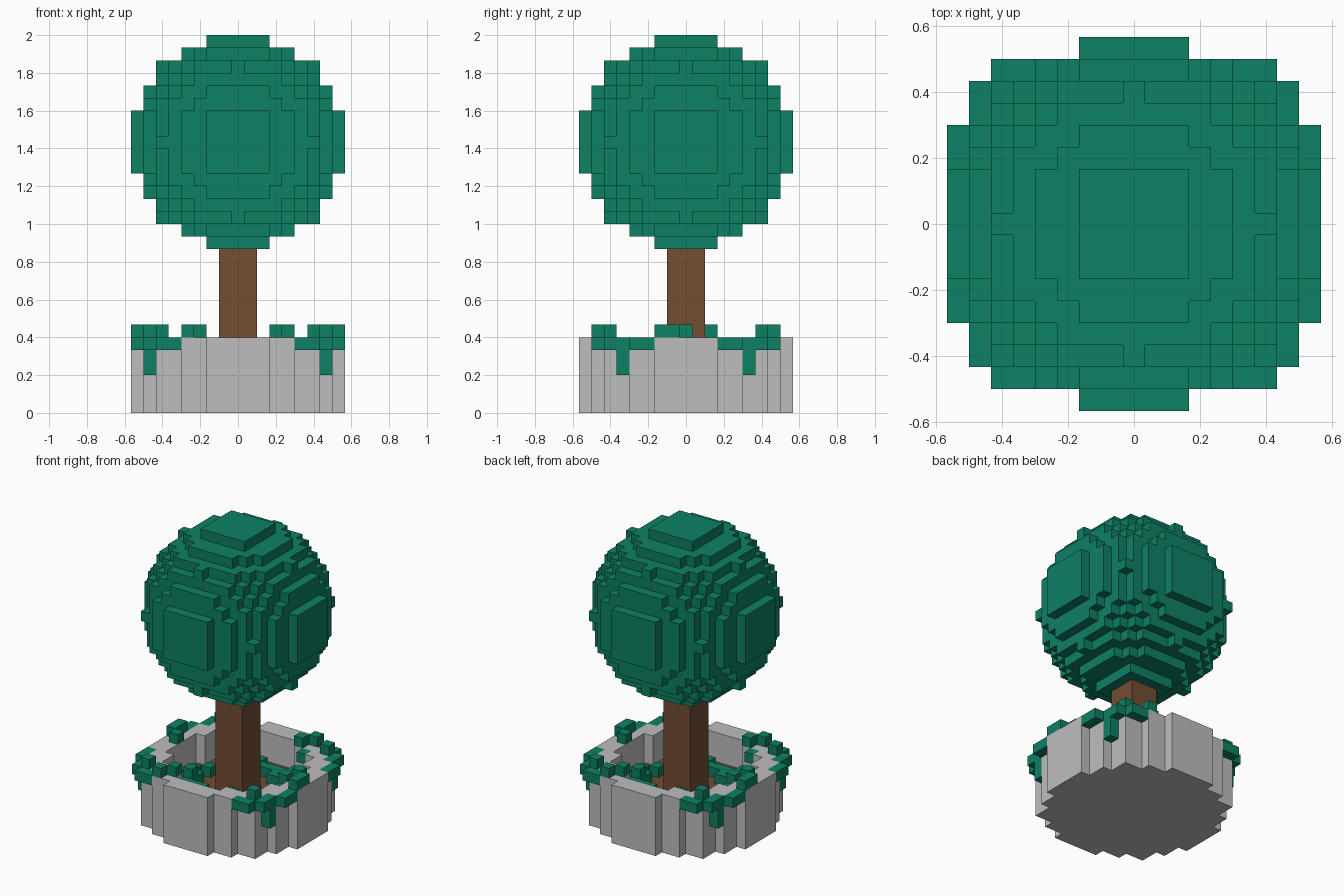
import bpy, bmesh, math
from mathutils import Vector

V = 1 / 15  # block size

if "Cube" in bpy.data.objects:
    bpy.data.objects.remove(bpy.data.objects["Cube"], do_unlink=True)


def material(name, rgb):
    m = bpy.data.materials.new(name)
    m.use_nodes = True
    m.diffuse_color = (*rgb, 1)
    m.node_tree.nodes["Principled BSDF"].inputs["Base Color"].default_value = (*rgb, 1)
    return m


leaf = material("leaf green", (0.004, 0.216, 0.127))
stone = material("stone grey", (0.515, 0.515, 0.515))
bark = material("bark brown", (0.171, 0.074, 0.033))


def blocks(name, cells, mat):
    """Outer skin of a set of unit blocks; x and y index block centres, z block floors."""
    cells = set(cells)
    bm = bmesh.new()
    verts = {}

    def vert(p):
        key = tuple(round(2 * c) for c in p)
        if key not in verts:
            verts[key] = bm.verts.new(p * V)
        return verts[key]

    for c in cells:
        centre = Vector((c[0], c[1], c[2] + 0.5))
        for axis in range(3):
            for sign in (-1, 1):
                near = list(c)
                near[axis] += sign
                if tuple(near) in cells:
                    continue
                n, a, b = Vector(), Vector(), Vector()
                n[axis] = sign / 2
                a[(axis + 1) % 3] = 0.5
                b[(axis + 2) % 3] = sign / 2
                bm.faces.new([vert(centre + n + d) for d in (-a - b, a - b, a + b, b - a)])
    # merge flat neighbouring squares
    bmesh.ops.dissolve_limit(bm, angle_limit=math.radians(1), verts=bm.verts[:], edges=bm.edges[:])
    me = bpy.data.meshes.new(name)
    bm.to_mesh(me)
    bm.free()
    me.materials.append(mat)
    ob = bpy.data.objects.new(name, me)
    bpy.context.collection.objects.link(ob)
    return ob


def disc(r2, zs):
    return {(x, y, z) for x in range(-8, 9) for y in range(-8, 9) for z in zs
            if x * x + y * y <= r2}


def turned(cells):
    """Add the half-turn copy of the cells."""
    return set(cells) | {(-x, -y, z) for x, y, z in cells}


# Round pot with a hollow, filled with soil
blocks("pot", disc(72, range(6)) - disc(42, range(2, 6)), stone)
blocks("soil", disc(42, [2]), bark)

# Square trunk
blocks("trunk", {(x, y, z) for x in (-1, 0, 1) for y in (-1, 0, 1) for z in range(3, 14)}, bark)

# Ball-shaped crown
blocks("crown", {(x, y, z + 21) for x, y, z in disc(72, range(-8, 9))
                 if x * x + y * y + z * z <= 72}, leaf)

# Vines hanging over the four corners of the pot
hang = [(8, 3, 5), (8, 4, 5), (7, 5, 5), (7, 6, 5), (6, 7, 5), (5, 7, 5), (7, 5, 4), (7, 5, 3)]
corners = turned(hang + [(x, -y, z) for x, y, z in hang])
# Sprigs on top of the rim
rim = turned([(6, 6, 6), (6, -6, 6), (3, 6, 6), (4, 7, 6), (8, -2, 6), (8, -1, 6), (7, 0, 6)])
blocks("rim_vines", corners | rim, leaf)

# Low plants on the soil around the trunk
ground = [(2, -3), (3, -3), (3, -2), (4, -1), (2, -4), (1, -5), (0, -4), (-1, -4), (5, 0), (5, 1),
          (4, 1), (4, 2), (3, 3), (4, 3), (2, 4), (3, 4), (-2, -3), (-3, -5)]
plants = turned([(x, y, 3) for x, y in ground] + [(4, 2, 4), (2, -4, 4), (4, 5, 5)])
blocks("soil_plants", plants, leaf)
